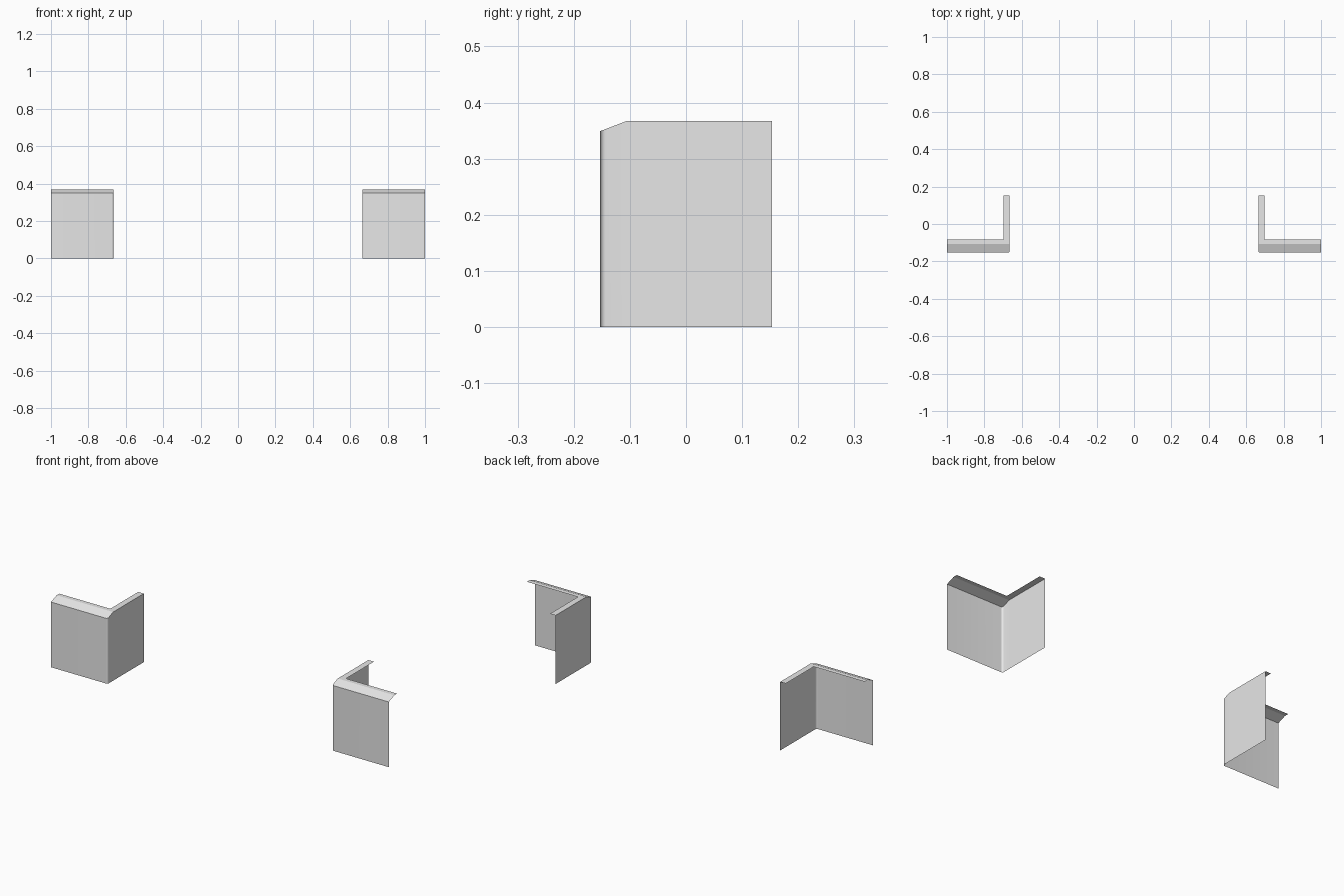
import bpy, bmesh, math

cube = bpy.data.objects.get("Cube")
if cube:
    bpy.data.objects.remove(cube, do_unlink=True)

OUTER, INNER, LIP_X = 1.0, 0.665, 0.698    # x extents
FRONT, BACK = -0.153, 0.153                # y extents
CREASE, LIP_Y = -0.106, -0.083             # top of the slope, rear of the front lip
LOW, HIGH = 0.349, 0.367                   # front wall height, full height
R, STEPS = 0.01, 6                         # rounded corner

grey = bpy.data.materials.new("light_grey")
grey.use_nodes = True
colour = (0.8, 0.8, 0.8, 1)
grey.diffuse_color = colour
grey.node_tree.nodes["Principled BSDF"].inputs["Base Color"].default_value = colour


def top_z(y):
    """Height of the upper edge, which slopes down at the front."""
    t = min(1, (y - FRONT) / (CREASE - FRONT))
    return LOW + t * (HIGH - LOW)


def sheet(name, faces, side):
    """Thin sheet from polygons, mirrored in x for side -1."""
    bm = bmesh.new()
    for pts in faces:
        verts = [bm.verts.new((side * x, y, z)) for x, y, z in pts]
        bm.faces.new(verts if side > 0 else verts[::-1])
    bmesh.ops.remove_doubles(bm, verts=bm.verts, dist=0.0001)
    mesh = bpy.data.meshes.new(name)
    bm.to_mesh(mesh)
    bm.free()
    mesh.materials.append(grey)
    obj = bpy.data.objects.new(name, mesh)
    bpy.context.collection.objects.link(obj)
    bpy.ops.object.select_all(action="DESELECT")
    obj.select_set(True)
    bpy.context.view_layer.objects.active = obj
    bpy.ops.object.shade_smooth_by_angle(angle=math.radians(18))


def on_top(points):
    return [(x, y, top_z(y)) for x, y in points]


# Plan of the rounded corner, from the front wall to the side wall
arc = []
for i in range(STEPS + 1):
    a = math.pi / 2 * i / STEPS
    arc.append((INNER + R - R * math.sin(a), FRONT + R - R * math.cos(a)))
path = [(OUTER, FRONT)] + arc + [(INNER, CREASE), (INNER, BACK)]

for label, side in (("left", 1), ("right", -1)):
    # Upright front and side walls in one bent sheet
    walls = [[(*q, 0), (*p, 0), (*p, top_z(p[1])), (*q, top_z(q[1]))]
             for p, q in zip(path, path[1:])]
    sheet(label + "_corner_wall", walls, side)

    # Top edge: sloped front strip, then flat strips over both walls
    slope = on_top(arc[::-1] + [(OUTER, FRONT), (OUTER, CREASE), (INNER, CREASE)])
    front = on_top([(INNER, CREASE), (OUTER, CREASE), (OUTER, LIP_Y),
                    (LIP_X, LIP_Y), (INNER, LIP_Y)])
    rear = on_top([(INNER, LIP_Y), (LIP_X, LIP_Y), (LIP_X, BACK), (INNER, BACK)])
    sheet(label + "_top_lip", [slope, front, rear], side)
